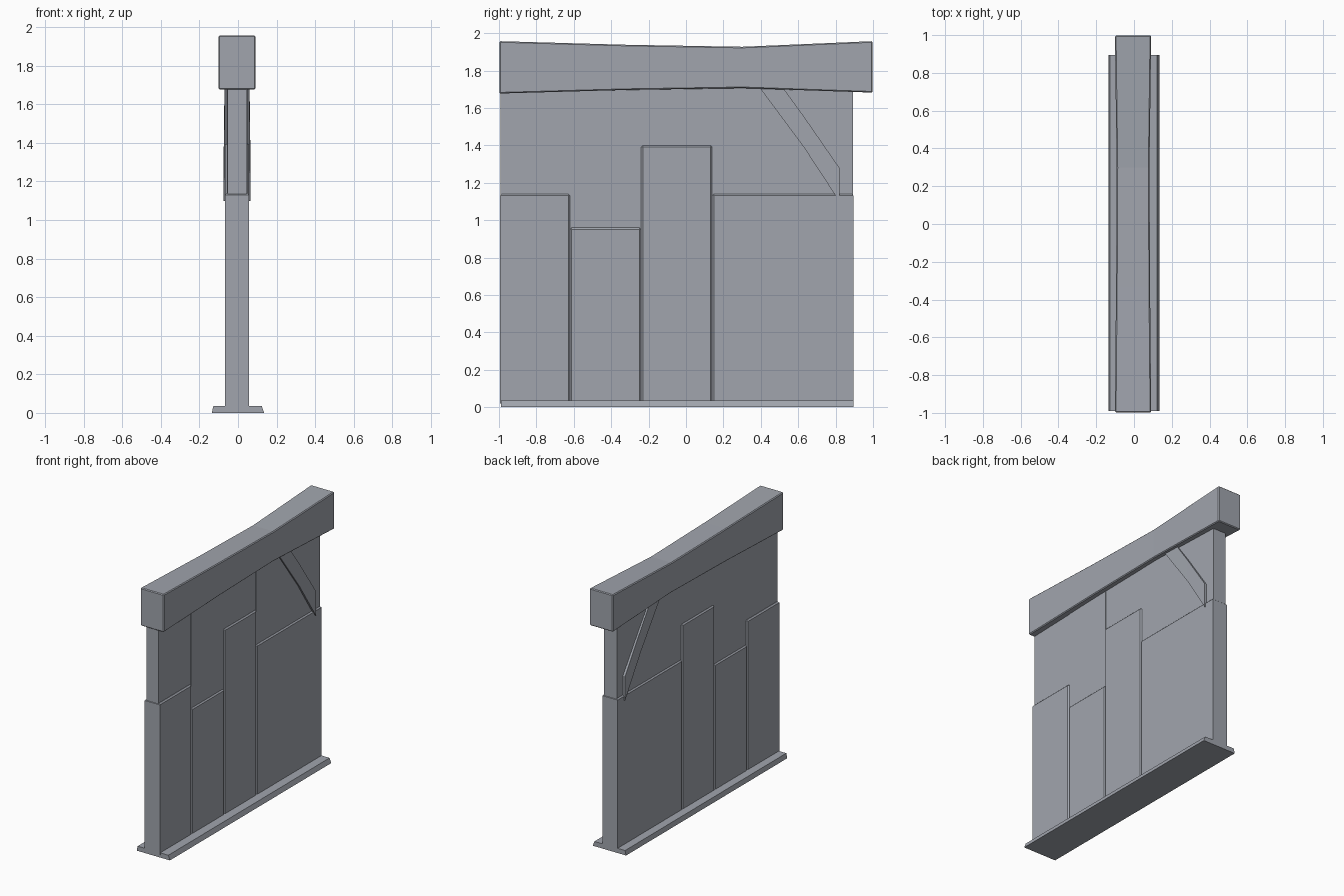
import bpy, bmesh

if "Cube" in bpy.data.objects:
    bpy.data.objects.remove(bpy.data.objects["Cube"])

CX = -0.005  # wall centre line
Y0, Y1 = -0.995, 0.895  # wall ends

# Dark slate grey
mat = bpy.data.materials.new("slate_grey")
mat.diffuse_color = (0.355, 0.375, 0.42, 1)
mat.use_nodes = True
mat.node_tree.nodes["Principled BSDF"].inputs["Base Color"].default_value = mat.diffuse_color


def finish(name, bm, bevel=0.0, keep=None):
    bmesh.ops.recalc_face_normals(bm, faces=bm.faces)
    if bevel:
        edges = [e for e in bm.edges if keep is None or keep(e)]
        bmesh.ops.bevel(bm, geom=edges, offset=bevel,
                        segments=1, affect='EDGES', profile=0.5)
    me = bpy.data.meshes.new(name)
    bm.to_mesh(me)
    bm.free()
    me.materials.append(mat)
    ob = bpy.data.objects.new(name, me)
    bpy.context.collection.objects.link(ob)
    return ob


def loft(name, rings, bevel=0.0, keep=None):
    """Join equal-length vertex rings into a closed solid."""
    bm = bmesh.new()
    vs = [[bm.verts.new(p) for p in r] for r in rings]
    n = len(vs[0])
    for a, b in zip(vs, vs[1:]):
        for i in range(n):
            j = (i + 1) % n
            bm.faces.new((a[i], a[j], b[j], b[i]))
    bm.faces.new(vs[0])
    bm.faces.new(vs[-1][::-1])
    return finish(name, bm, bevel, keep)


def rect_y(y, hw, z0, z1):
    return [(CX - hw, y, z0), (CX + hw, y, z0), (CX + hw, y, z1), (CX - hw, y, z1)]


def rect_z(z, x0, x1, y0, y1):
    return [(x0, y0, z), (x1, y0, z), (x1, y1, z), (x0, y1, z)]


def exposed(e):
    """Panel edges to chamfer: all but the bottom and the outer wall ends."""
    a, b = (v.co for v in e.verts)
    low = a.z < 0.1 and b.z < 0.1
    upright = abs(a.z - b.z) > 0.1
    end = abs(a.y - Y0) < 1e-4 or abs(a.y - Y1) < 1e-4
    return not low and not (upright and end)


# Skirting base with sloped sides
loft("base_plinth", [rect_z(0, -0.136, 0.136, -0.99, Y1),
                     rect_z(0.035, -0.128, 0.123, -0.99, Y1)])

# Stepped lower panels and the thinner upper panels above them
panels = [(Y0, -0.62, 1.14, 0.050), (-0.62, -0.24, 0.96, 0.053),
          (-0.24, 0.14, 1.40, 0.052), (0.14, Y1, 1.14, 0.053)]
for i, (y0, y1, top, hw) in enumerate(panels):
    loft(f"lower_panel_{i + 1}", [rect_y(y0, 0.062, 0.02, top),
                                  rect_y(y1, 0.062, 0.02, top)], 0.009, exposed)
    a = y0 + 0.003 if y0 == Y0 else y0
    b = y1 - 0.003 if y1 == Y1 else y1
    loft(f"upper_panel_{i + 1}", [rect_y(a, hw, top - 0.05, 1.76),
                                  rect_y(b, hw, top - 0.05, 1.76)])

# Sagging top beam, slightly waisted
beam = [(-0.998, 0.096, 1.677, 1.957), (-0.33, 0.090, 1.696, 1.938),
        (0.30, 0.087, 1.706, 1.927), (0.998, 0.096, 1.682, 1.957)]
beam_ob = loft("top_beam", [rect_y(*b) for b in beam])
mod = beam_ob.modifiers.new("edge", 'BEVEL')
mod.width = 0.006
mod.segments = 1
mod.limit_method = 'ANGLE'

# Diagonal brace, slightly proud of both wall faces
brace = [(0.385, 1.72, 1.72, 0.51, 0.064), (0.63, 1.39, 1.555, 0.63, 0.067),
         (0.82, 1.10, 1.28, 0.82, 0.070)]
rings = []
for yl, zl, zu, yu, hw in brace:
    rings.append([(CX - hw, yl, zl), (CX + hw, yl, zl),
                  (CX + hw, yu, zu), (CX - hw, yu, zu)])
loft("diagonal_brace", rings)
